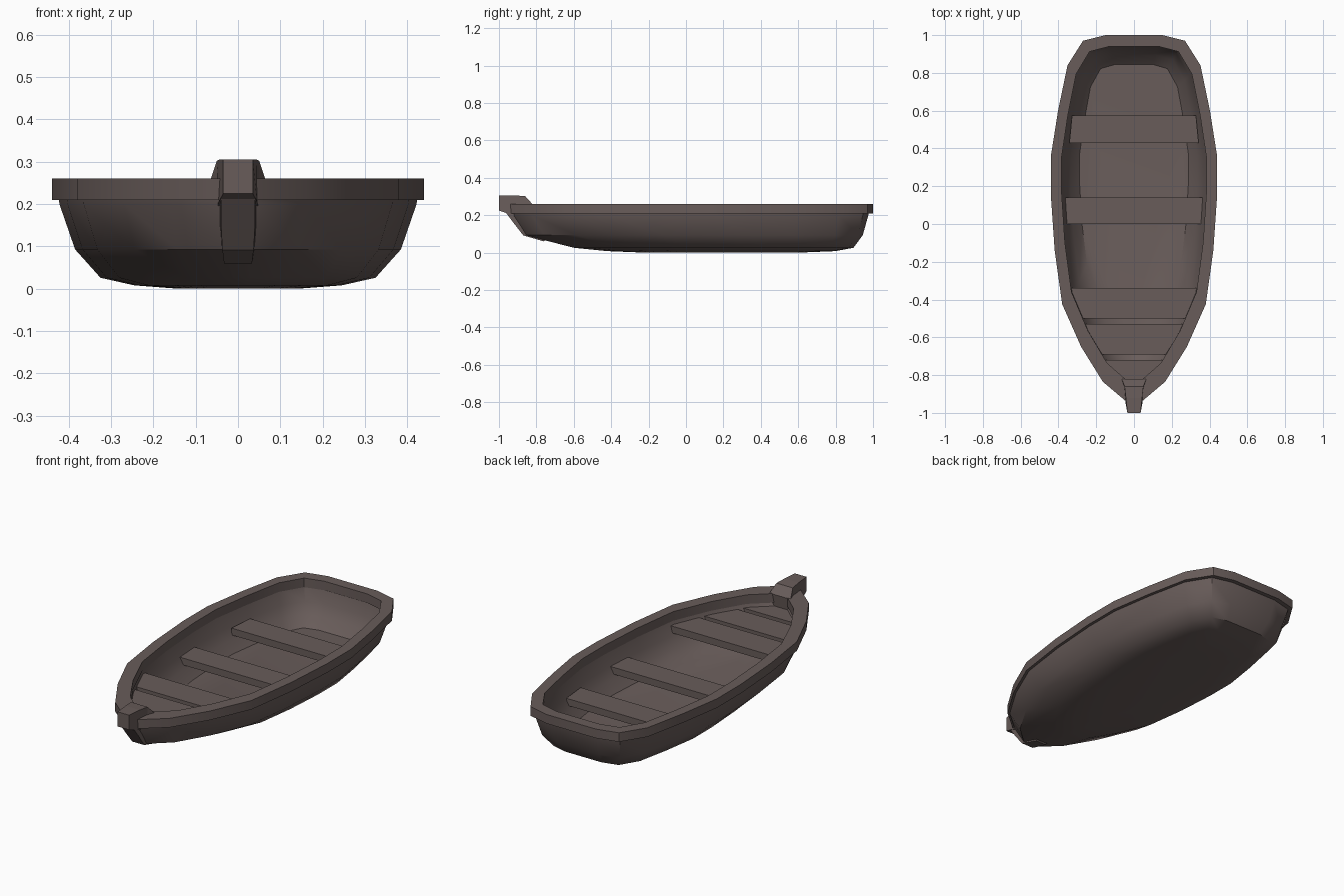
import bpy, bmesh

if "Cube" in bpy.data.objects:
    bpy.data.objects.remove(bpy.data.objects["Cube"])

wood = bpy.data.materials.new("dark_wood")
wood.diffuse_color = (0.14, 0.108, 0.102, 1)
wood.use_nodes = True
wood.node_tree.nodes["Principled BSDF"].inputs["Base Color"].default_value = wood.diffuse_color

# Half outline of the rim seen from above, stern to bow
HALF = [(0.15, 1.0), (0.27, 0.97), (0.352, 0.84), (0.402, 0.60), (0.44, 0.36), (0.44, 0.15),
        (0.42, -0.14), (0.38, -0.425), (0.28, -0.65), (0.165, -0.835), (0.035, -0.945)]
OUTLINE = HALF + [(-x, y) for x, y in reversed(HALF)]


def finish(name, bm, angle=None):
    bmesh.ops.recalc_face_normals(bm, faces=bm.faces)
    mesh = bpy.data.meshes.new(name)
    bm.to_mesh(mesh)
    bm.free()
    mesh.materials.append(wood)
    ob = bpy.data.objects.new(name, mesh)
    bpy.context.collection.objects.link(ob)
    if angle:
        bpy.ops.object.select_all(action='DESELECT')
        bpy.context.view_layer.objects.active = ob
        ob.select_set(True)
        bpy.ops.object.shade_smooth_by_angle(angle=angle)
    return ob


def ring(half_width, stern, bow, z):
    """Rim outline refitted to a given half width and end positions."""
    k = (stern - bow) / 1.945
    return [(x * half_width / 0.44, stern + (y - 1) * k, z) for x, y in OUTLINE]


def loft(name, rings, closed=False, caps=False, angle=None):
    bm = bmesh.new()
    loops = [[bm.verts.new(p) for p in r] for r in rings]
    pairs = list(zip(loops, loops[1:])) + ([(loops[-1], loops[0])] if closed else [])
    n = len(loops[0])
    for a, b in pairs:
        for i in range(n):
            j = (i + 1) % n
            bm.faces.new((a[i], a[j], b[j], b[i]))
    if caps:
        bm.faces.new(loops[0])
        bm.faces.new(loops[-1])
    return finish(name, bm, angle)


# Hull shell: outside from keel to rim, then down the inside to the floor
loft("hull", [
    ring(0.14, 0.60, -0.22, 0.0),
    ring(0.245, 0.80, -0.42, 0.008),
    ring(0.325, 0.895, -0.60, 0.026),
    ring(0.385, 0.945, -0.86, 0.093),
    ring(0.422, 0.975, -0.93, 0.20),
    ring(0.425, 0.978, -0.935, 0.225),
    ring(0.39, 0.95, -0.85, 0.225),
    ring(0.365, 0.93, -0.82, 0.14),
    ring(0.335, 0.895, -0.74, 0.085),
    ring(0.288, 0.845, -0.60, 0.035),
], caps=True, angle=0.7)

# Rim around the top of the hull
loft("rim", [
    ring(0.44, 1.0, -0.945, 0.26),
    ring(0.44, 1.0, -0.945, 0.21),
    ring(0.383, 0.94, -0.835, 0.21),
    ring(0.383, 0.94, -0.835, 0.26),
], closed=True, angle=0.5)


def plank(name, y0, y1, w0, w1, top, thick=0.038):
    outline = [(-w0, y0), (w0, y0), (w1, y1), (-w1, y1)]
    return loft(name, [[(x, y, z) for x, y in outline] for z in (top - thick, top)], caps=True)


# Two seats and three bow deck planks
plank("rear_seat", 0.43, 0.575, 0.342, 0.328, 0.14)
plank("middle_seat", 0.0, 0.14, 0.362, 0.362, 0.14)
plank("bow_deck_rear", -0.50, -0.34, 0.28, 0.338, 0.19)
plank("bow_deck_middle", -0.69, -0.53, 0.168, 0.268, 0.19)
plank("bow_deck_front", -0.84, -0.72, 0.07, 0.153, 0.19)


# Stem post: head block with a curved cutwater running under the bow
def section(points):
    return [(-w, y, z) for w, y, z in points] + [(w, y, z) for w, y, z in reversed(points)]


loft("stem_head", [
    section([(0.035, -1.0, 0.225), (0.035, -1.0, 0.306)]),
    section([(0.045, -0.945, 0.206), (0.043, -0.92, 0.306)]),
    section([(0.05, -0.87, 0.18), (0.05, -0.86, 0.302)]),
    section([(0.065, -0.83, 0.18), (0.065, -0.82, 0.258)]),
], caps=True)

loft("stem_cutwater", [
    section([(0.04, -0.962, 0.212), (0.045, -0.90, 0.212)]),
    section([(0.04, -0.915, 0.15), (0.045, -0.86, 0.15)]),
    section([(0.037, -0.87, 0.092), (0.04, -0.82, 0.10)]),
    section([(0.033, -0.76, 0.060), (0.035, -0.74, 0.075)]),
], caps=True, angle=0.6)
